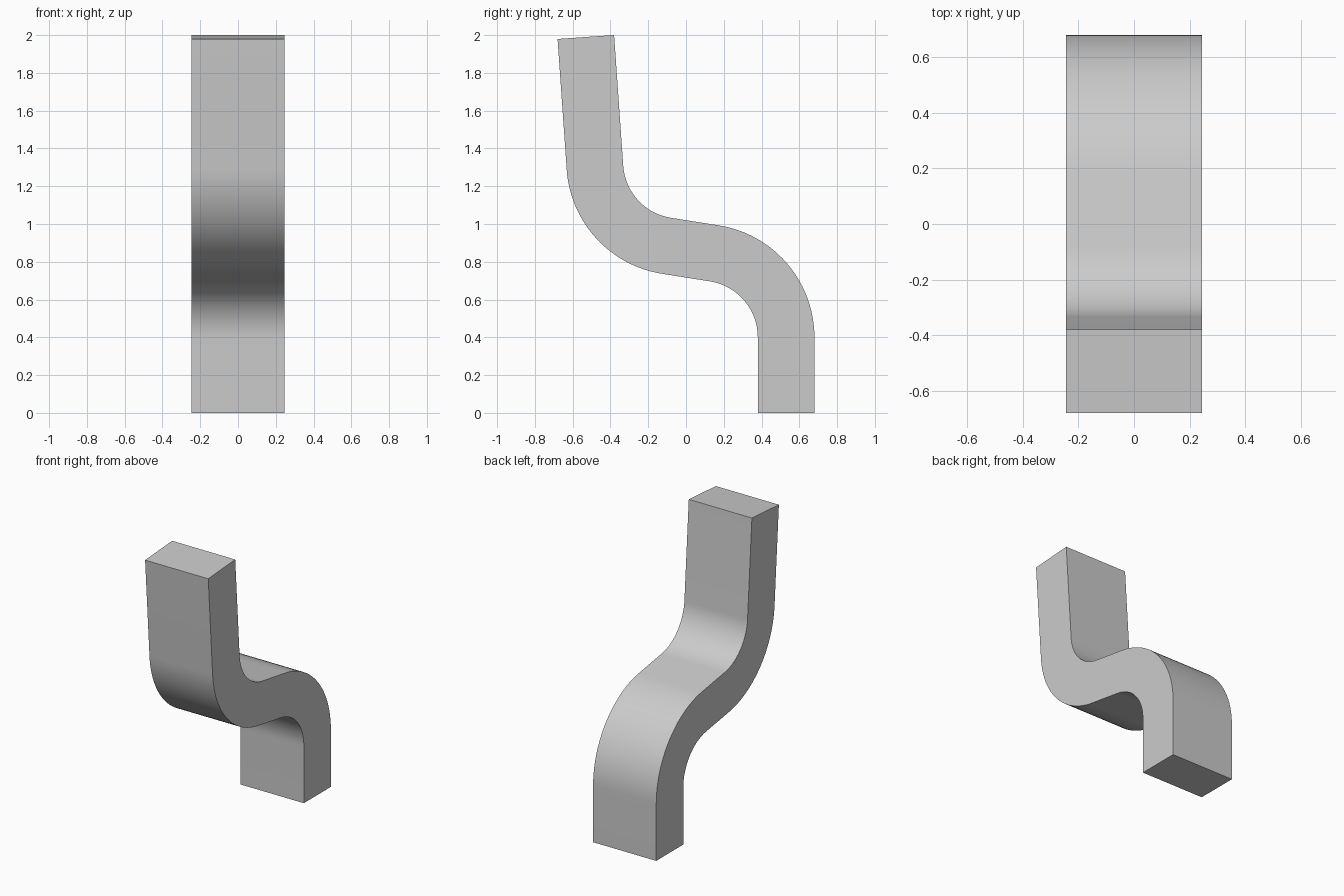
import bpy
import bmesh
from math import sin, cos, radians, pi
from mathutils import Vector

cube = bpy.data.objects.get("Cube")
if cube:
    bpy.data.objects.remove(cube, do_unlink=True)

WIDTH, THICK, RADIUS, STEPS = 0.49, 0.30, 0.45, 24
SLOPE, LEAN = radians(9), radians(4)

grey = bpy.data.materials.new("plain grey")
grey.use_nodes = True
grey.diffuse_color = (0.6, 0.6, 0.6, 1)
grey.node_tree.nodes["Principled BSDF"].inputs["Base Color"].default_value = (0.6, 0.6, 0.6, 1)


def arc(centre, start, end, side):
    """Points of a bend with the direction out of its upper/back side."""
    points = []
    for i in range(STEPS + 1):
        a = start + (end - start) * i / STEPS
        out = Vector((cos(a), sin(a)))
        points.append((Vector(centre) + out * RADIUS, out * side))
    return points


# Centre line in the y-z plane: foot, lower bend, upper bend, leaning top
path = [(Vector((0.53, 0)), Vector((1, 0)))]
path += arc((0.08, 0.40), 0, pi / 2 - SLOPE, 1)
path += arc((-0.033, 1.329), 1.5 * pi - SLOPE, pi + LEAN, -1)
end, normal = path[-1]
path.append((end + Vector((-sin(LEAN), cos(LEAN))) * 0.694, normal))

# Offset to both sides and close the outline
outline = [p + n * THICK / 2 for p, n in path]
outline += [p - n * THICK / 2 for p, n in reversed(path)]

# Extrude the outline across the width
bm = bmesh.new()
face = bm.faces.new([bm.verts.new((-WIDTH / 2, p.x, p.y)) for p in outline])
extruded = bmesh.ops.extrude_face_region(bm, geom=[face])
verts = [g for g in extruded["geom"] if isinstance(g, bmesh.types.BMVert)]
bmesh.ops.translate(bm, verts=verts, vec=(WIDTH, 0, 0))
bmesh.ops.recalc_face_normals(bm, faces=bm.faces)

mesh = bpy.data.meshes.new("bent_bar")
bm.to_mesh(mesh)
bm.free()
mesh.materials.append(grey)
bar = bpy.data.objects.new("bent_bar", mesh)
bpy.context.collection.objects.link(bar)

# Smooth bends, crisp side edges
bpy.ops.object.select_all(action="DESELECT")
bar.select_set(True)
bpy.context.view_layer.objects.active = bar
bpy.ops.object.shade_smooth_by_angle(angle=radians(30))
